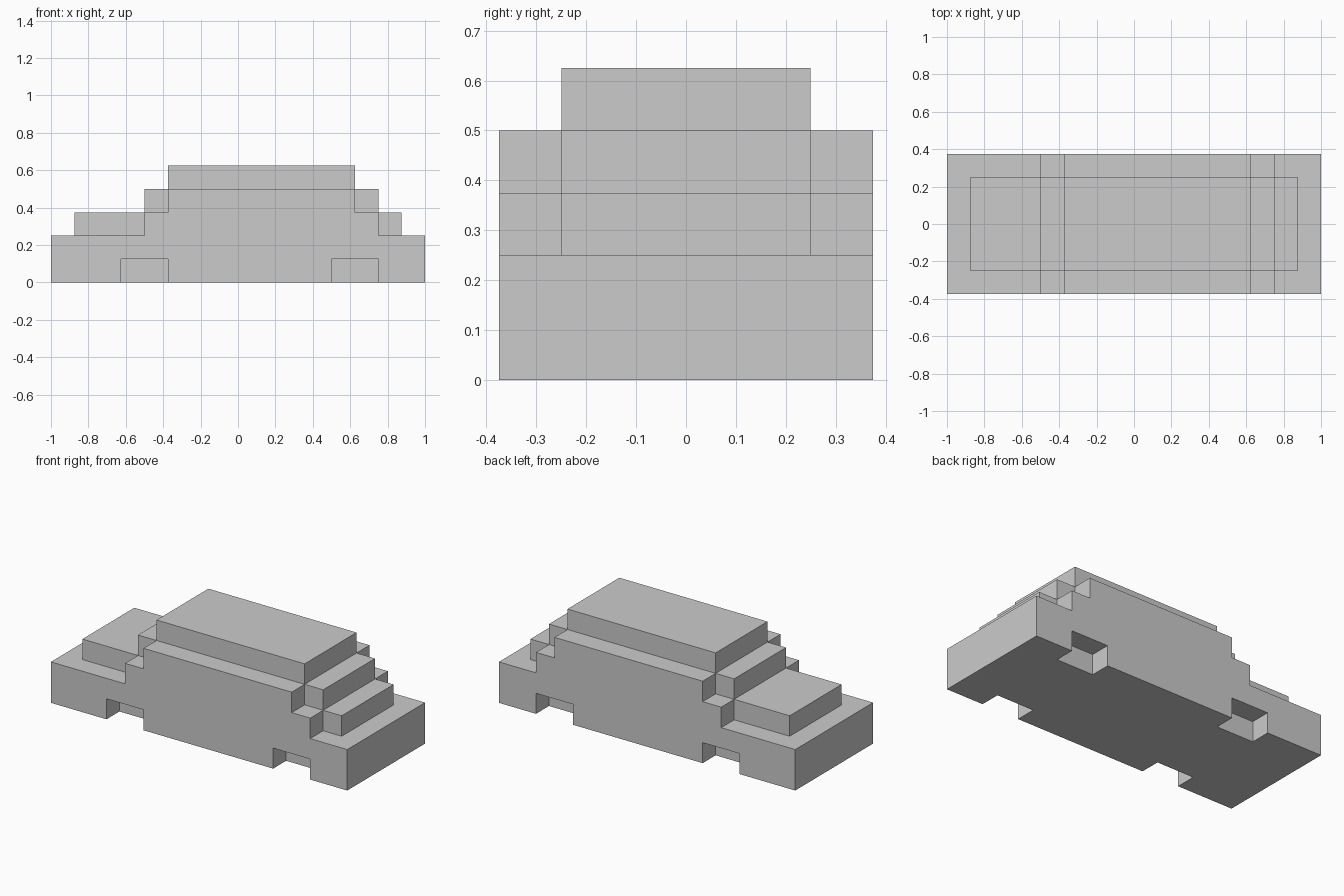
import bpy, bmesh, math

if "Cube" in bpy.data.objects:
    bpy.data.objects.remove(bpy.data.objects["Cube"])


def extrude_profile(name, points, y0, y1):
    """Closed solid from an x-z outline, extruded from y0 to y1."""
    bm = bmesh.new()
    face = bm.faces.new([bm.verts.new((x, y0, z)) for x, z in points])
    new = bmesh.ops.extrude_face_region(bm, geom=[face])["geom"]
    bmesh.ops.translate(bm, vec=(0, y1 - y0, 0),
                        verts=[v for v in new if isinstance(v, bmesh.types.BMVert)])
    bmesh.ops.recalc_face_normals(bm, faces=bm.faces)
    mesh = bpy.data.meshes.new(name)
    bm.to_mesh(mesh)
    bm.free()
    obj = bpy.data.objects.new(name, mesh)
    bpy.context.collection.objects.link(obj)
    return obj


def stepped(tiers):
    """Stepped outline over the base, from (x_left, x_right, z_top) tiers."""
    left, right, z = [], [], 0
    for x0, x1, top in tiers:
        left += [(x0, z), (x0, top)]
        right += [(x1, z), (x1, top)]
        z = top
    return left + right[::-1]


BASE = (-1, 1, 0.25)

# Narrow centre: bonnet and boot, cabin, roof
core = [BASE, (-0.875, 0.875, 0.375), (-0.5, 0.75, 0.5), (-0.375, 0.625, 0.625)]
body = extrude_profile("car_body", stepped(core), -0.25, 0.25)

# Side panels with square wheel arches along the bottom edge
side = stepped([BASE, (-0.5, 0.75, 0.375), (-0.375, 0.625, 0.5)])
for x0, x1 in ((0.5, 0.75), (-0.625, -0.375)):
    side += [(x1, 0), (x1, 0.125), (x0, 0.125), (x0, 0)]

# Fuse both panels to the centre
for sign in (-1, 1):
    panel = extrude_profile("side_panel", side, sign * 0.25, sign * 0.375)
    mod = body.modifiers.new("fuse", "BOOLEAN")
    mod.operation = "UNION"
    mod.solver = "EXACT"
    mod.object = panel
    bpy.context.view_layer.objects.active = body
    bpy.ops.object.modifier_apply(modifier=mod.name)
    bpy.data.objects.remove(panel)

# Merge coplanar faces left by the fuse
bm = bmesh.new()
bm.from_mesh(body.data)
bmesh.ops.remove_doubles(bm, verts=bm.verts, dist=1e-4)
bmesh.ops.dissolve_limit(bm, angle_limit=math.radians(1),
                         verts=bm.verts, edges=bm.edges)
bm.to_mesh(body.data)
bm.free()
